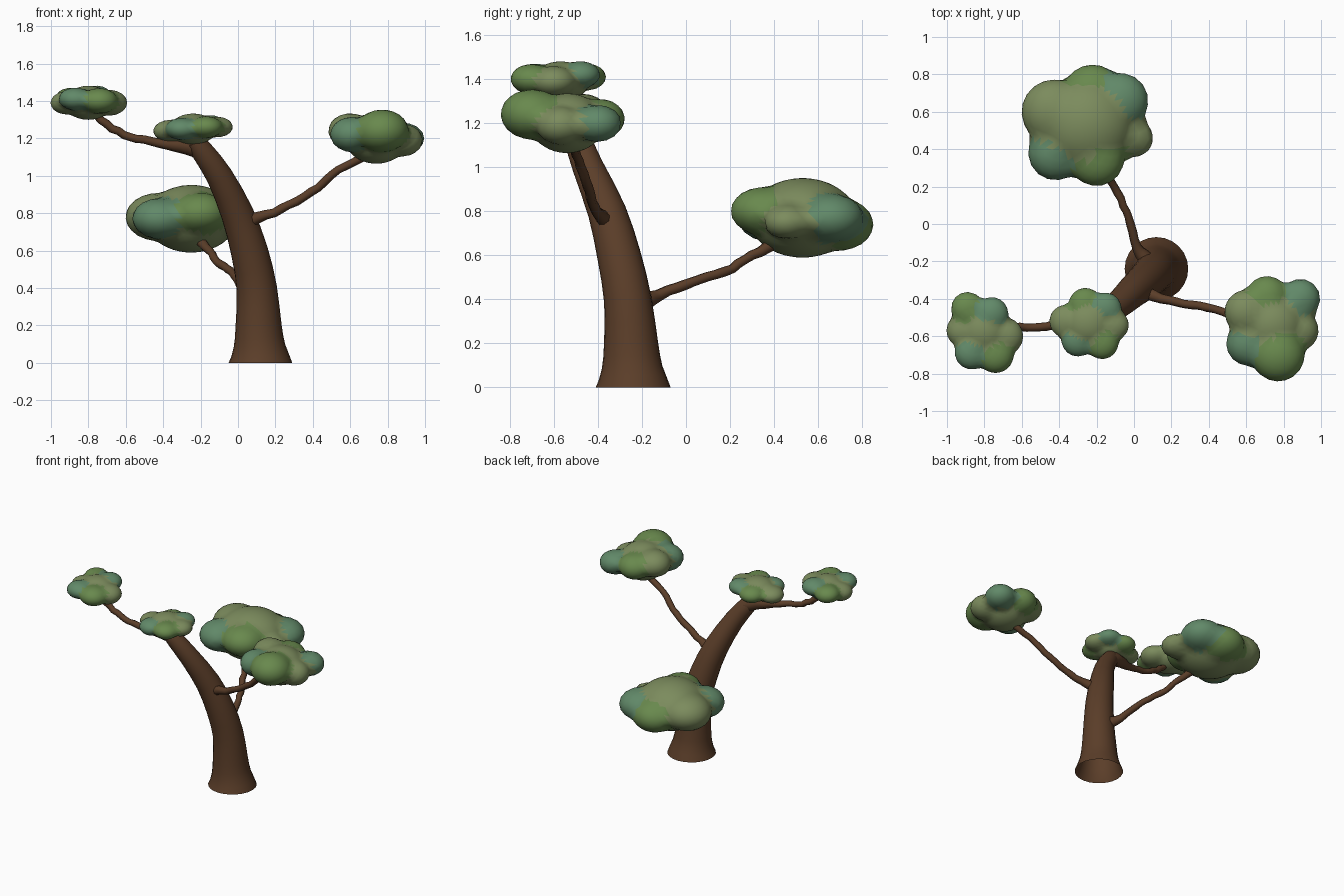
import bpy, bmesh, math, random
from mathutils import Vector

if "Cube" in bpy.data.objects:
    bpy.data.objects.remove(bpy.data.objects["Cube"])

random.seed(4)


def material(name, rgb):
    m = bpy.data.materials.new(name)
    m.diffuse_color = (*rgb, 1)
    m.use_nodes = True
    m.node_tree.nodes["Principled BSDF"].inputs["Base Color"].default_value = m.diffuse_color
    return m


BARK = material("bark", (0.105, 0.048, 0.022))
LEAVES = [material("leaf_olive", (0.20, 0.26, 0.11)),
          material("leaf_green", (0.14, 0.25, 0.075)),
          material("leaf_teal", (0.12, 0.25, 0.14))]


def finish(name, bm, mats, angle):
    me = bpy.data.meshes.new(name)
    bm.to_mesh(me)
    bm.free()
    for m in mats:
        me.materials.append(m)
    ob = bpy.data.objects.new(name, me)
    bpy.context.collection.objects.link(ob)
    bpy.ops.object.select_all(action='DESELECT')
    ob.select_set(True)
    bpy.context.view_layer.objects.active = ob
    bpy.ops.object.shade_smooth_by_angle(angle=math.radians(angle))


def catmull(a, b, c, d, t):
    return 0.5 * (2 * b + (c - a) * t + (2 * a - 5 * b + 4 * c - d) * t * t
                  + (3 * b - a - 3 * c + d) * t ** 3)


def tube(name, points, sides, steps, wobble=0.0):
    """Tapered tube through (x, y, z, radius) points, rings square to the path."""
    p = [Vector(q) for q in points]
    p = [2 * p[0] - p[1]] + p + [2 * p[-1] - p[-2]]
    path = [catmull(*p[i:i + 4], s / steps) for i in range(len(p) - 3) for s in range(steps)]
    path.append(p[-2])
    bm = bmesh.new()
    rings = []
    for i, q in enumerate(path):
        tan = (path[min(i + 1, len(path) - 1)] - path[max(i - 1, 0)]).xyz
        if i == 0 and q.z == 0:
            tan = Vector((0, 0, 1))
        rot = Vector((0, 0, 1)).rotation_difference(tan.normalized())
        off = Vector([random.uniform(-wobble, wobble) for _ in range(3)])
        r = q.w * (1 + random.uniform(-12, 12) * wobble)
        rings.append([bm.verts.new(q.xyz + off + rot @ Vector(
            (r * math.cos(2 * math.pi * k / sides), r * math.sin(2 * math.pi * k / sides), 0)))
            for k in range(sides)])
    for a, b in zip(rings, rings[1:]):
        for k in range(sides):
            n = (k + 1) % sides
            bm.faces.new((a[k], a[n], b[n], b[k]))
    bm.faces.new(rings[-1])
    finish(name, bm, [BARK], 50)


def foliage(name, core, flat, lobes):
    """Closed leaf clump: a sphere pushed out to a flattened union of round lobes."""
    cx, cy, cz, cr = core
    balls = [(Vector((0, 0, 0)), cr)]
    balls += [(Vector((x - cx, y - cy, (z - cz) / flat)), r) for x, y, z, r in lobes]
    bm = bmesh.new()
    bmesh.ops.create_icosphere(bm, subdivisions=4, radius=1)
    owner = {}
    for v in bm.verts:
        d = v.co.normalized()
        best, who = 0, 0
        for i, (c, r) in enumerate(balls):
            disc = d.dot(c) ** 2 - c.length_squared + r * r
            if disc >= 0:
                t = d.dot(c) + math.sqrt(disc)
                if t > best:
                    best, who = t, i
        v.co = d * best
        owner[v.index] = who
    for f in bm.faces:
        f.material_index = owner[f.verts[0].index] % 3
    bmesh.ops.smooth_vert(bm, verts=bm.verts, factor=0.4,
                          use_axis_x=True, use_axis_y=True, use_axis_z=True)
    for v in bm.verts:
        v.co = Vector((cx + v.co.x, cy + v.co.y, cz + v.co.z * flat))
    finish(name, bm, LEAVES, 60)


# Leaning trunk, flared and open at the base
tube("trunk", [(.12, -.24, 0, .17), (.115, -.245, .09, .138), (.11, -.25, .2, .123),
               (.10, -.265, .4, .108), (.06, -.305, .6, .099), (-.005, -.36, .8, .087),
               (-.10, -.445, 1.0, .071), (-.19, -.495, 1.13, .06), (-.235, -.52, 1.19, .045)],
     24, 2)

# Thin crooked branches
tube("left_branch", [(-.18, -.48, 1.13, .05), (-.27, -.5, 1.155, .045), (-.42, -.54, 1.175, .026),
                     (-.54, -.55, 1.2, .022), (-.64, -.555, 1.235, .022),
                     (-.73, -.565, 1.3, .022), (-.78, -.57, 1.36, .018)], 8, 3, .004)
tube("right_branch", [(0, -.34, .71, .05), (.06, -.365, .755, .035), (.19, -.41, .805, .025),
                      (.31, -.43, .86, .023), (.43, -.455, .94, .023), (.54, -.49, 1.03, .022),
                      (.66, -.51, 1.09, .023), (.71, -.53, 1.15, .02)], 8, 3, .004)
tube("back_branch", [(.07, -.2, .385, .05), (.015, -.12, .42, .027), (-.02, 0, .47, .023),
                     (-.055, .1, .5, .023), (-.11, .21, .54, .022), (-.155, .3, .6, .022),
                     (-.2, .39, .65, .028), (-.22, .44, .72, .03)], 8, 3, .004)

# Leaf clumps, lobes as (x, y, z, radius)
foliage("back_foliage", (-.25, .53, .77, .245), .74,
        [(-.22, .69, .74, .165), (-.07, .66, .77, .15), (0, .46, .75, .11),
         (-.2, .35, .80, .15), (-.42, .38, .77, .15), (-.43, .6, .78, .175)])
foliage("right_foliage", (.74, -.54, 1.2, .17), .80,
        [(.71, -.39, 1.22, .115), (.89, -.4, 1.2, .11), (.88, -.57, 1.19, .11),
         (.77, -.70, 1.24, .145), (.61, -.64, 1.22, .12), (.60, -.47, 1.24, .12)])
foliage("top_foliage", (-.24, -.53, 1.25, .125), .66,
        [(-.26, -.43, 1.25, .09), (-.15, -.45, 1.27, .085), (-.11, -.54, 1.26, .085),
         (-.17, -.635, 1.26, .09), (-.3, -.62, 1.25, .09), (-.365, -.52, 1.24, .09)])
foliage("left_foliage", (-.8, -.57, 1.39, .13), .70,
        [(-.89, -.45, 1.41, .09), (-.76, -.48, 1.42, .09), (-.69, -.6, 1.39, .1),
         (-.74, -.70, 1.40, .1), (-.87, -.69, 1.41, .09), (-.915, -.57, 1.39, .09)])
